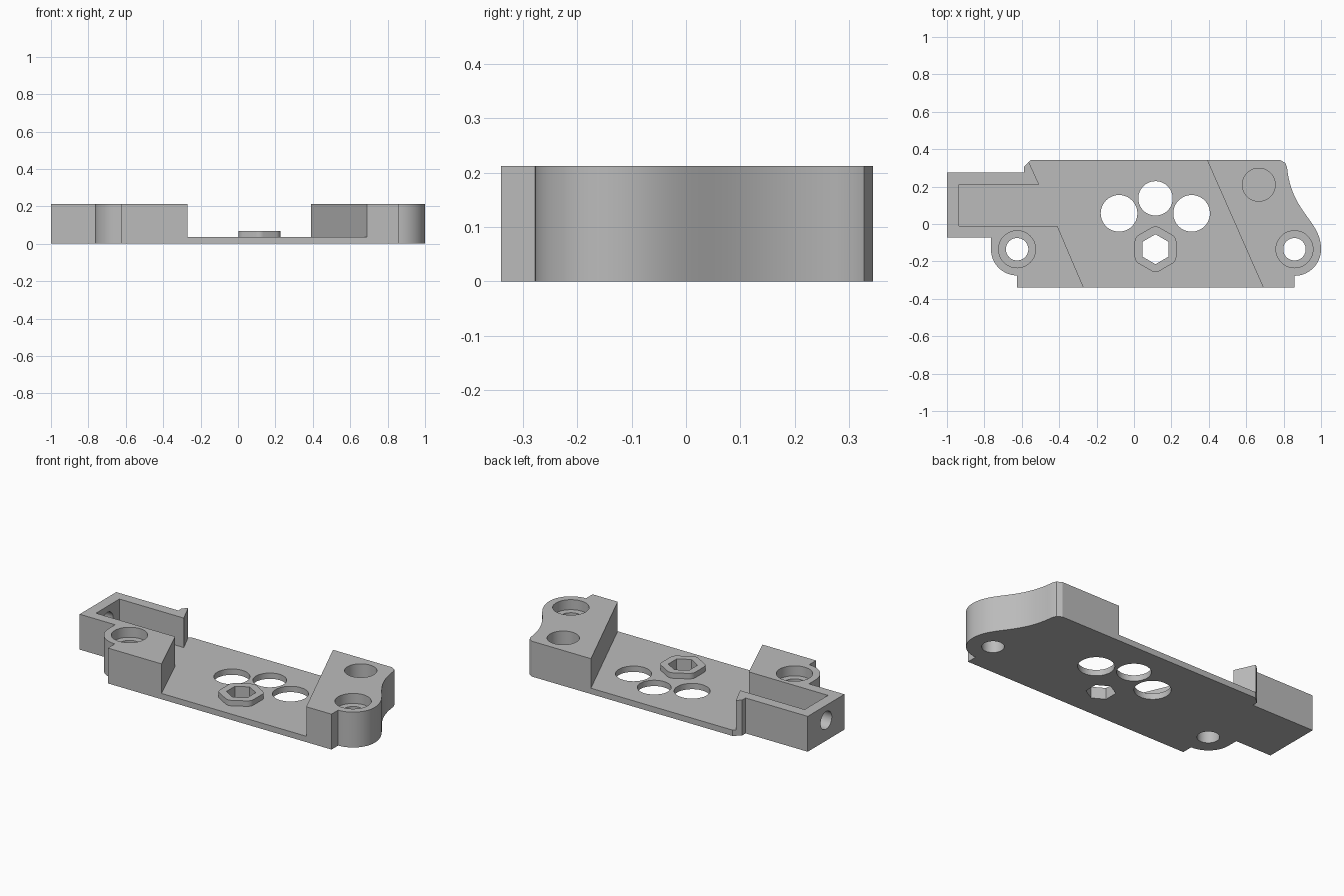
import bpy
import bmesh
from math import cos, sin, pi, radians
from mathutils import Matrix, Vector
from mathutils.geometry import interpolate_bezier

cube = bpy.data.objects.get("Cube")
if cube:
    bpy.data.objects.remove(cube, do_unlink=True)

HEIGHT, FLOOR = 0.212, 0.035
FRONT, BACK = -0.34, 0.343
BOLTS = [(-0.625, -0.135), (0.858, -0.135)]
NUT = (0.115, -0.135)

grey = bpy.data.materials.new("plain_grey")
grey.use_nodes = True
colour = (0.5, 0.5, 0.5, 1)
grey.diffuse_color = colour
grey.node_tree.nodes["Principled BSDF"].inputs["Base Color"].default_value = colour


def arc(centre, radius, start, end, steps):
    """Points along an arc, angles in degrees."""
    angles = [radians(start + (end - start) * i / steps) for i in range(steps + 1)]
    return [(centre[0] + radius * cos(a), centre[1] + radius * sin(a)) for a in angles]


def bezier(a, b, c, d, steps):
    pts = interpolate_bezier(*[Vector((*p, 0)) for p in (a, b, c, d)], steps)
    return [(p.x, p.y) for p in pts]


def prism(name, outline, bottom, top):
    """Extrude a flat outline between two heights."""
    bm = bmesh.new()
    face = bm.faces.new([bm.verts.new((x, y, bottom)) for x, y in outline])
    grown = bmesh.ops.extrude_face_region(bm, geom=[face])["geom"]
    verts = [v for v in grown if isinstance(v, bmesh.types.BMVert)]
    bmesh.ops.translate(bm, vec=(0, 0, top - bottom), verts=verts)
    bmesh.ops.recalc_face_normals(bm, faces=bm.faces)
    mesh = bpy.data.meshes.new(name)
    bm.to_mesh(mesh)
    bm.free()
    mesh.materials.append(grey)
    obj = bpy.data.objects.new(name, mesh)
    bpy.context.collection.objects.link(obj)
    return obj


def cylinder(name, centre, radius, bottom, top):
    return prism(name, arc(centre, radius, 0, 360, 48)[:-1], bottom, top)


def activate(obj):
    bpy.ops.object.select_all(action="DESELECT")
    obj.select_set(True)
    bpy.context.view_layer.objects.active = obj


def cut(obj, cutter):
    """Subtract the cutter, then throw it away."""
    cutter.hide_render = True
    activate(obj)
    mod = obj.modifiers.new("cut", "BOOLEAN")
    mod.operation, mod.solver, mod.object = "DIFFERENCE", "EXACT", cutter
    bpy.ops.object.modifier_apply(modifier=mod.name)
    bpy.data.objects.remove(cutter, do_unlink=True)


# Bracket body: full outline with two rounded bolt lugs and a flowing end
right, left = BOLTS[1], BOLTS[0]
outline = [(left[0], FRONT), (right[0], FRONT)]
outline += arc(right, 0.142, -90, 0, 14)
outline += bezier((1.0, -0.135), (1.0, 0.02), (0.84, 0.06), (0.818, 0.305), 24)[1:]
outline += [(0.808, 0.327), (0.78, BACK), (-0.55, BACK), (-0.588, 0.307),
            (-0.588, 0.275), (-1, 0.275), (-1, -0.072), (-0.765, -0.072)]
outline += arc(left, 0.14, 180, 270, 14)
body = prism("bracket_body", outline, 0, HEIGHT)

# Sloping central recess that runs into the end pocket
recess = [(-0.226, -0.44), (0.735, -0.44), (0.346, 0.443), (-0.613, 0.443),
          (-0.508, 0.212), (-0.935, 0.212), (-0.935, -0.01), (-0.41, -0.01)]
cut(body, prism("recess_cutter", recess, FLOOR, 0.4))

# Three round windows in the floor
for centre, radius in [((-0.08, 0.057), 0.098), ((0.115, 0.137), 0.092), ((0.308, 0.057), 0.098)]:
    cut(body, cylinder("window_cutter", centre, radius, -0.1, 0.1))

# Counterbored bolt holes and the blind socket
for centre in BOLTS:
    cut(body, cylinder("bolt_cutter", centre, 0.06, -0.1, 0.4))
    cut(body, cylinder("counterbore_cutter", centre, 0.099, HEIGHT - 0.06, 0.4))
cut(body, cylinder("socket_cutter", (0.667, 0.21), 0.088, FLOOR, 0.4))

# Cross hole through the pocket end wall
cross = cylinder("cross_cutter", (0, 0), 0.053, -0.1, 0.1)
cross.data.transform(Matrix.Translation((-1, 0.1, 0.122)) @ Matrix.Rotation(pi / 2, 4, "Y"))
cut(body, cross)

# Raised hexagonal collar with softened corners and a hexagonal hole
corners = arc(NUT, 0.08, 30, 330, 5)
rounded = []
for i, corner in enumerate(corners):
    rounded += arc(corner, 0.042, i * 60, i * 60 + 60, 6)
collar = prism("hex_collar", rounded, FLOOR, 0.068)
for part in (body, collar):
    cut(part, prism("hex_cutter", corners, -0.1, 0.2))

# Smooth curved walls, keep edges crisp
for part in (body, collar):
    activate(part)
    bpy.ops.object.shade_smooth_by_angle(angle=radians(25))
